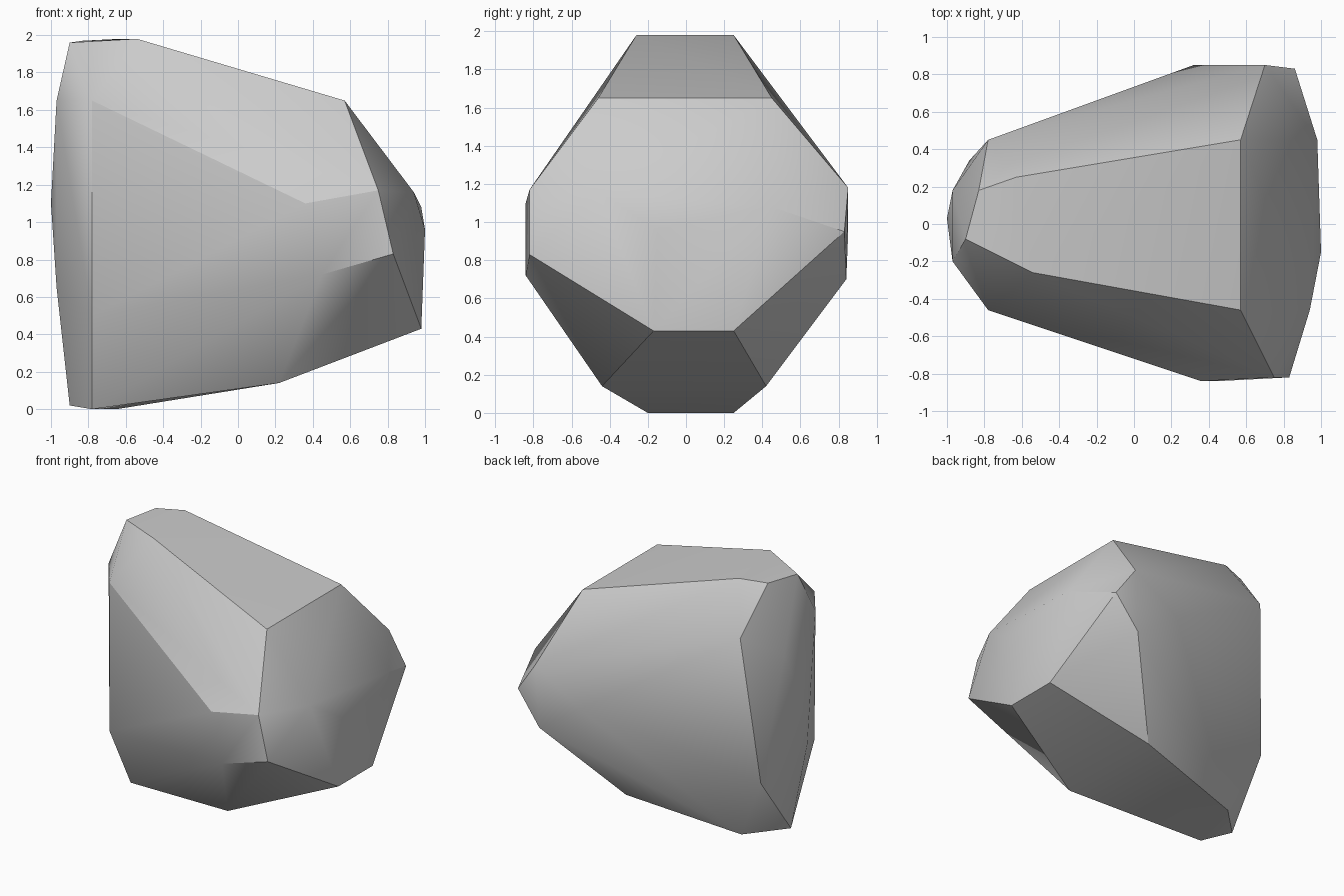
import bpy
import bmesh
from math import radians

default = bpy.data.objects.get("Cube")
if default:
    bpy.data.objects.remove(default, do_unlink=True)

stone = bpy.data.materials.new("stone_grey")
stone.use_nodes = True
GREY = (0.6, 0.6, 0.6, 1)
stone.diffuse_color = GREY
stone.node_tree.nodes["Principled BSDF"].inputs["Base Color"].default_value = GREY

# Corners of each chipped side of the rock
top = [(-.54, -.26, 1.98), (.57, -.46, 1.65), (.57, .45, 1.65),
       (-.63, .25, 1.98), (-.83, .18, 1.97), (-.9, -.08, 1.96)]
bottom = [(-.78, -.2, 0), (-.9, 0, .02), (-.65, .25, 0),
          (.22, .42, .14), (.22, -.44, .14)]
front = [(.36, -.84, 1.1), (.45, -.84, .72), (.75, -.82, 1.17), (.83, -.82, .83)]
back = [(.32, .85, .94), (.7, .85, 1.18), (.86, .83, .95), (.67, .84, .7)]
left_nose = [(.94, -.46, 1.16), (1, -.15, .96), (.98, .45, 1.08),
             (.98, -.17, .43), (.98, .25, .43)]
right_end = [(-.78, -.46, 1.65), (-.78, -.46, .5), (-.78, .45, 1.63), (-.88, .34, .49),
             (-.97, -.2, 1.65), (-.97, .18, 1.45), (-1, .03, 1.1), (-.97, -.1, .65)]

# Wrap the corners in a convex skin
bm = bmesh.new()
for corner in top + bottom + front + back + left_nose + right_end:
    bm.verts.new(corner)
hull = bmesh.ops.convex_hull(bm, input=bm.verts)
loose = [v for v in bm.verts if not v.link_faces]
bmesh.ops.delete(bm, geom=loose, context='VERTS')

# Merge nearly flat triangles into broad facets
bmesh.ops.dissolve_limit(bm, angle_limit=radians(3), verts=bm.verts, edges=bm.edges)
bmesh.ops.recalc_face_normals(bm, faces=bm.faces)
mesh = bpy.data.meshes.new("rock")
bm.to_mesh(mesh)
bm.free()

rock = bpy.data.objects.new("rock", mesh)
bpy.context.collection.objects.link(rock)
mesh.materials.append(stone)

# Soft shading over shallow ridges, crisp on the hard ones
bpy.ops.object.select_all(action='DESELECT')
rock.select_set(True)
bpy.context.view_layer.objects.active = rock
bpy.ops.object.shade_smooth_by_angle(angle=radians(30))
